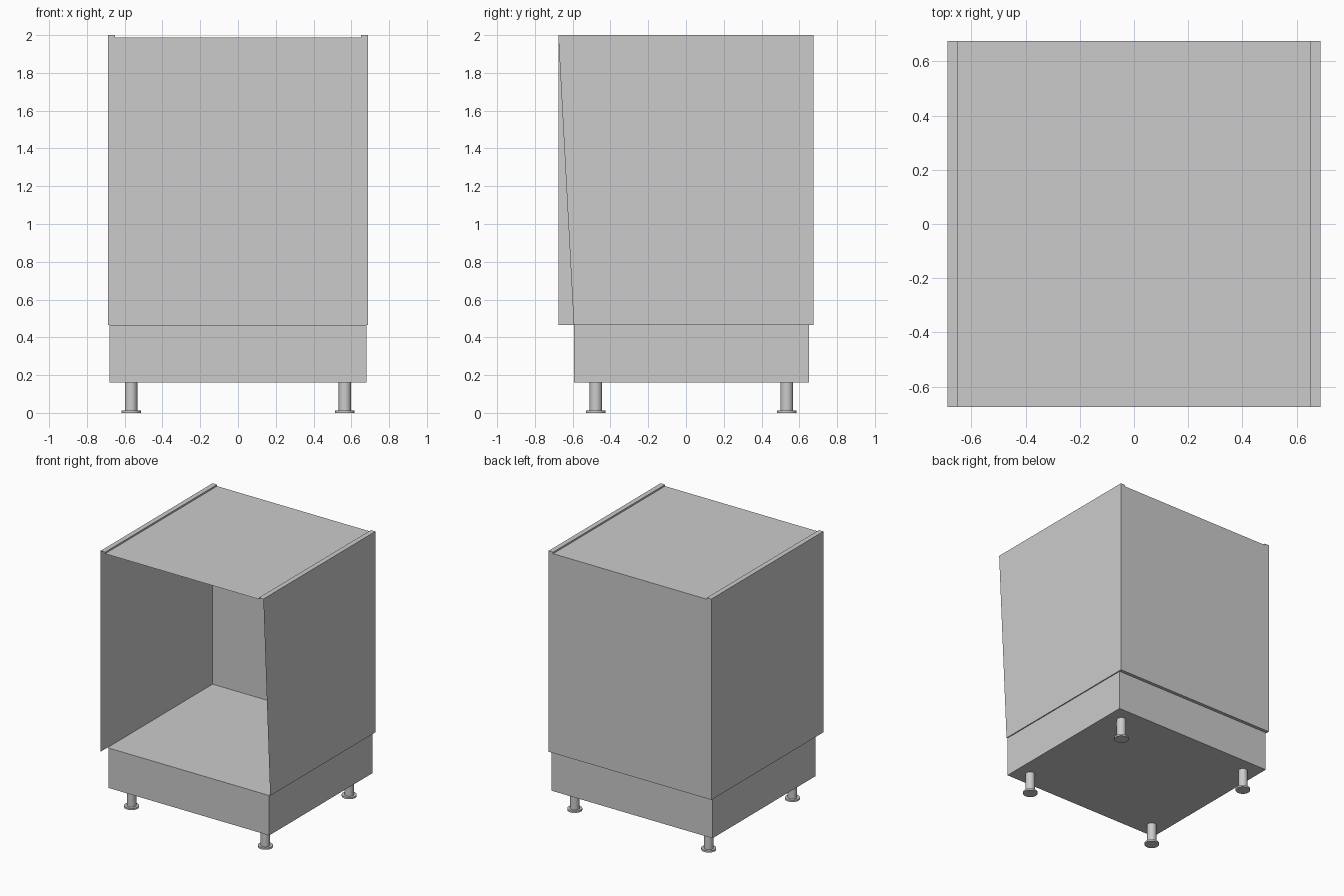
import bpy
import bmesh
import math

cube = bpy.data.objects.get("Cube")
if cube:
    bpy.data.objects.remove(cube, do_unlink=True)

grey = bpy.data.materials.new("light grey")
grey.use_nodes = True
colour = (0.6, 0.6, 0.6, 1)
grey.diffuse_color = colour
grey.node_tree.nodes["Principled BSDF"].inputs["Base Color"].default_value = colour

# Main dimensions
W, D = 0.688, 0.676              # half width and half depth of the cabinet
FLOOR, TOP, RIM = 0.465, 1.988, 2.0
RIM_X = 0.65                     # inner edge of the raised side rims
BASE_W, BASE_FRONT, BASE_BACK, BASE_Z = 0.68, -0.594, 0.651, 0.16


def finish(name, bm):
    mesh = bpy.data.meshes.new(name)
    bm.to_mesh(mesh)
    bm.free()
    mesh.materials.append(grey)
    obj = bpy.data.objects.new(name, mesh)
    bpy.context.collection.objects.link(obj)
    return obj


def sheet(name, *polygons):
    """Thin panel made of flat polygons."""
    bm = bmesh.new()
    for points in polygons:
        bm.faces.new([bm.verts.new(p) for p in points])
    bmesh.ops.remove_doubles(bm, verts=bm.verts, dist=1e-5)
    return finish(name, bm)


# Cabinet shell, open at the front
sheet("cabinet_floor", [(-W, BASE_FRONT, FLOOR), (W, BASE_FRONT, FLOOR),
                        (W, D, FLOOR), (-W, D, FLOOR)])
sheet("back_panel", [(W, D, FLOOR), (-W, D, FLOOR), (-W, D, RIM), (-RIM_X, D, RIM),
                     (-RIM_X, D, TOP), (RIM_X, D, TOP), (RIM_X, D, RIM), (W, D, RIM)])
sheet("right_side_panel", [(-W, D, FLOOR), (-W, -D, FLOOR), (-W, -D, RIM), (-W, D, RIM)])
# The left side tapers back to the base at its lower front corner
sheet("left_side_panel", [(W, BASE_FRONT, FLOOR), (W, D, FLOOR), (W, D, RIM), (W, -D, RIM)])

# Top with a raised rim along each side
profile = [(-W, RIM), (-RIM_X, RIM), (-RIM_X, TOP), (RIM_X, TOP), (RIM_X, RIM), (W, RIM)]
sheet("cabinet_top", *[[(a[0], -D, a[1]), (b[0], -D, b[1]), (b[0], D, b[1]), (a[0], D, a[1])]
                       for a, b in zip(profile, profile[1:])])

# Plinth box, closed above by the cabinet floor
bm = bmesh.new()
bmesh.ops.create_cube(bm, size=1)
for v in bm.verts:
    v.co = (math.copysign(BASE_W, v.co.x),
            BASE_FRONT if v.co.y < 0 else BASE_BACK,
            BASE_Z if v.co.z < 0 else FLOOR)
bm.normal_update()
bmesh.ops.delete(bm, geom=[f for f in bm.faces if f.normal.z > 0.5], context='FACES_ONLY')
finish("plinth", bm)


# Legs with flat round feet
def cylinder(name, x, y, low, high, radius):
    bpy.ops.mesh.primitive_cylinder_add(vertices=24, radius=radius, depth=high - low,
                                        location=(x, y, (low + high) / 2))
    obj = bpy.context.object
    obj.name = name
    obj.data.materials.append(grey)
    bpy.ops.object.shade_smooth_by_angle(angle=math.radians(35))


for side, x in (("right", -0.566), ("left", 0.566)):
    for end, y in (("front", -0.477), ("back", 0.534)):
        cylinder(f"{end}_{side}_leg", x, y, 0.012, BASE_Z, 0.033)
        cylinder(f"{end}_{side}_foot", x, y, 0, 0.013, 0.052)
